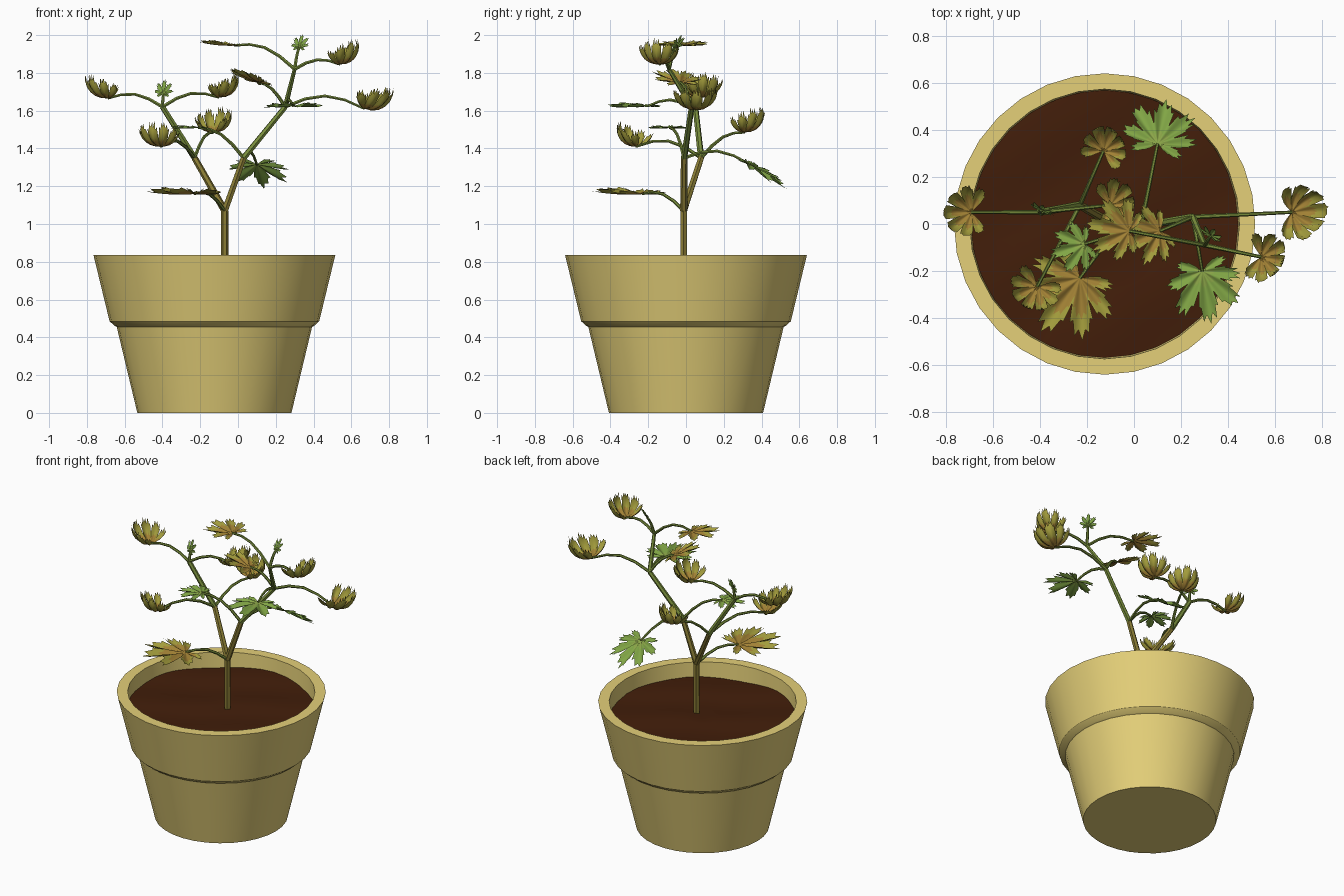
import bpy, bmesh, math, random
from mathutils import Vector, Matrix

if "Cube" in bpy.data.objects:
    bpy.data.objects.remove(bpy.data.objects["Cube"])

random.seed(4)


def mat(name, rgb):
    m = bpy.data.materials.new(name)
    m.diffuse_color = (*rgb, 1)
    m.use_nodes = True
    m.node_tree.nodes["Principled BSDF"].inputs["Base Color"].default_value = m.diffuse_color
    return m


CLAY = mat("tan clay", (0.78, 0.63, 0.19))
SOIL = mat("dark soil", (0.055, 0.013, 0.003))
BARK = mat("olive bark", (0.25, 0.20, 0.035))
STEM = mat("stem green", (0.19, 0.27, 0.045))
GOLD = mat("withered gold", (0.36, 0.22, 0.035))
OLIVE = mat("yellow olive", (0.36, 0.33, 0.045))
GREEN = mat("leaf green", (0.22, 0.38, 0.06))
LIME = mat("leaf heart", (0.26, 0.38, 0.065))
CX = -0.125  # pot axis


def smooth(ob, angle):
    bpy.ops.object.select_all(action='DESELECT')
    ob.select_set(True)
    bpy.context.view_layer.objects.active = ob
    bpy.ops.object.shade_smooth_by_angle(angle=math.radians(angle))


def finish(name, bm, mats, angle):
    me = bpy.data.meshes.new(name)
    bm.to_mesh(me)
    bm.free()
    for m in mats:
        me.materials.append(m)
    ob = bpy.data.objects.new(name, me)
    bpy.context.collection.objects.link(ob)
    smooth(ob, angle)


def lathe(name, profile, n, material, height=lambda x, y: 0):
    bm = bmesh.new()
    rings = []
    for r, z in profile:
        if r == 0:
            rings.append([bm.verts.new((CX, 0, z))] * n)
            continue
        ring = []
        for i in range(n):
            a = 2 * math.pi * i / n
            x, y = r * math.cos(a), r * math.sin(a)
            ring.append(bm.verts.new((CX + x, y, z + height(x, y))))
        rings.append(ring)
    for a, b in zip(rings, rings[1:]):
        for i in range(n):
            j = (i + 1) % n
            bm.faces.new(list(dict.fromkeys((a[i], a[j], b[j], b[i]))))
    finish(name, bm, [material], 30)


# pot: tapered body, undercut, collar, inner wall
lathe("pot", [(0, 0), (0.408, 0), (0.517, 0.455), (0.527, 0.46), (0.555, 0.485),
              (0.64, 0.835), (0.573, 0.835), (0.565, 0.68)], 32, CLAY)


# soil: gently lumpy disc
def lumps(x, y):
    return 0.006 * math.sin(9 * x + 4 * y) + 0.006 * math.sin(13 * y - 8 * x + 1)


lathe("soil", [(0.568 * i / 10, 0.738) for i in range(10, -1, -1)], 40, SOIL, lumps)


def tube(name, pts, r0, r1, material):
    cu = bpy.data.curves.new(name, 'CURVE')
    cu.dimensions = '3D'
    cu.bevel_depth = 1
    cu.bevel_resolution = 1
    cu.use_fill_caps = True
    sp = cu.splines.new('POLY')
    sp.points.add(len(pts) - 1)
    for i, p in enumerate(pts):
        sp.points[i].co = (*p, 1)
        sp.points[i].radius = r0 + (r1 - r0) * i / (len(pts) - 1)
    cu.materials.append(material)
    ob = bpy.data.objects.new(name, cu)
    bpy.context.collection.objects.link(ob)
    bpy.ops.object.select_all(action='DESELECT')
    ob.select_set(True)
    bpy.context.view_layer.objects.active = ob
    bpy.ops.object.convert(target='MESH')
    smooth(bpy.context.view_layer.objects.active, 50)


# stem: branching nodes joined by tapered tubes
ROOT, FORK = Vector((-0.07, -0.012, 0.71)), Vector((-0.07, -0.012, 1.07))
LMID, LTIP = Vector((-0.23, 0.08, 1.35)), Vector((-0.40, 0.05, 1.62))
RMID, RTOP = Vector((0.03, -0.01, 1.35)), Vector((0.25, 0.03, 1.62))
RTIP = Vector((0.30, -0.09, 1.82))
tube("trunk", [ROOT, FORK], 0.021, 0.020, BARK)
for side, mid, top in (("left", LMID, LTIP), ("right", RMID, RTOP)):
    tube(side + "_branch_lower", [FORK, mid], 0.019, 0.017, BARK)
    tube(side + "_branch_upper", [mid, top], 0.017, 0.015, STEM)
tube("right_branch_tip", [RTOP, RTIP], 0.015, 0.011, STEM)

LOBES, STEPS, RINGS, SPAN = 7, 10, 6, math.radians(270)


def leaf(name, base, heading, pitch, size, cup, rim, mats):
    """Toothed, seven-lobed blade around its stalk; cup is the curl angle in radians."""
    bm = bmesh.new()
    n = LOBES * STEPS
    back = 0.58 if cup > 1 else 0.32
    curl = [cup * random.uniform(0.85, 1.12) for _ in range(LOBES + 2)]
    heart = bm.verts.new((0, 0, 0))
    rows = []
    for i in range(n + 1):
        th = (i / n - 0.5) * SPAN
        f = (i % STEPS) / STEPS
        lobe = 1 - 0.46 * abs(2 * f - 1) ** 2
        tooth = random.uniform(0.0, 0.08) if i % 2 else -random.uniform(0.08, 0.16)
        edge = size * (back + (1 - back) * math.cos(th / 2) ** 2) * (lobe + tooth)
        k = i // STEPS
        c = curl[k] * (1 - f) + curl[k + 1] * f
        row = []
        for j in range(1, RINGS + 1):
            s = edge * j / RINGS
            h, v = size / c * math.sin(c * s / size), size / c * (1 - math.cos(c * s / size))
            v += 0.09 * s * math.cos(2 * math.pi * f)  # lobes ridged along the veins
            row.append(bm.verts.new((h * math.cos(th), h * math.sin(th), v)))
        rows.append(row)
    for a, b in zip(rows, rows[1:]):
        bm.faces.new((heart, a[0], b[0]))
        for j in range(RINGS - 1):
            fc = bm.faces.new((a[j], a[j + 1], b[j + 1], b[j]))
            fc.material_index = 1 if j + 1 >= rim else 0
    bm.transform(Matrix.Translation(base) @ Matrix.Rotation(heading, 4, 'Z')
                 @ Matrix.Rotation(-math.radians(pitch), 4, 'Y'))
    finish(name, bm, mats, 40)


# leaf kinds: size, curl, ring where the rim colour starts, colours
KINDS = {"cupped": (0.205, 1.95, 3, [GOLD, OLIVE]), "dry": (0.20, 0.3, 4, [GOLD, OLIVE]),
         "fresh": (0.22, 0.13, 2, [LIME, GREEN]), "bud": (0.075, 0.3, 2, [LIME, GREEN])}


def grow(name, kind, node, base, pitch=0, scale=1):
    """Arched stalk from node to base; the blade faces away from the node."""
    base = Vector(base)
    span = base - node
    arch = [node + span * t + Vector((0, 0, 0.15 * span.length * math.sin(math.pi * t)))
            for t in (0, 0.25, 0.5, 0.75, 1)]
    tube(name + "_stalk", arch, 0.010, 0.007, STEM)
    size, cup, rim, mats = KINDS[kind]
    leaf(name + "_leaf", base, math.atan2(span.y, span.x), pitch, size * scale, cup, rim, mats)


grow("far_left", "cupped", LTIP, (-0.69, 0.05, 1.665))
grow("far_right", "cupped", RTOP, (0.67, 0.05, 1.61), -18, 1.15)
grow("upper_right", "cupped", RTIP, (0.54, -0.14, 1.845))
grow("inner_left", "cupped", LTIP, (-0.10, 0.08, 1.67))
grow("front_left", "cupped", LMID, (-0.41, -0.265, 1.41))
grow("back_left", "cupped", LMID, (-0.13, 0.31, 1.485))
grow("top", "dry", RTIP, (-0.02, -0.03, 1.945), 2, 0.95)
grow("upper_middle", "dry", RTOP, (0.11, -0.03, 1.75), 20, 0.9)
grow("lowest", "dry", FORK, (-0.23, -0.23, 1.16), 0, 1.4)
grow("front_right", "fresh", RTOP, (0.29, -0.20, 1.625))
grow("back_right", "fresh", RMID, (0.10, 0.34, 1.315), -32)
grow("middle", "fresh", RMID, (-0.21, -0.085, 1.51), 0, 0.68)
grow("left_bud", "bud", LTIP, (-0.395, 0.06, 1.69), 70)
grow("right_bud", "bud", RTIP, (0.325, -0.05, 1.935), 60)
